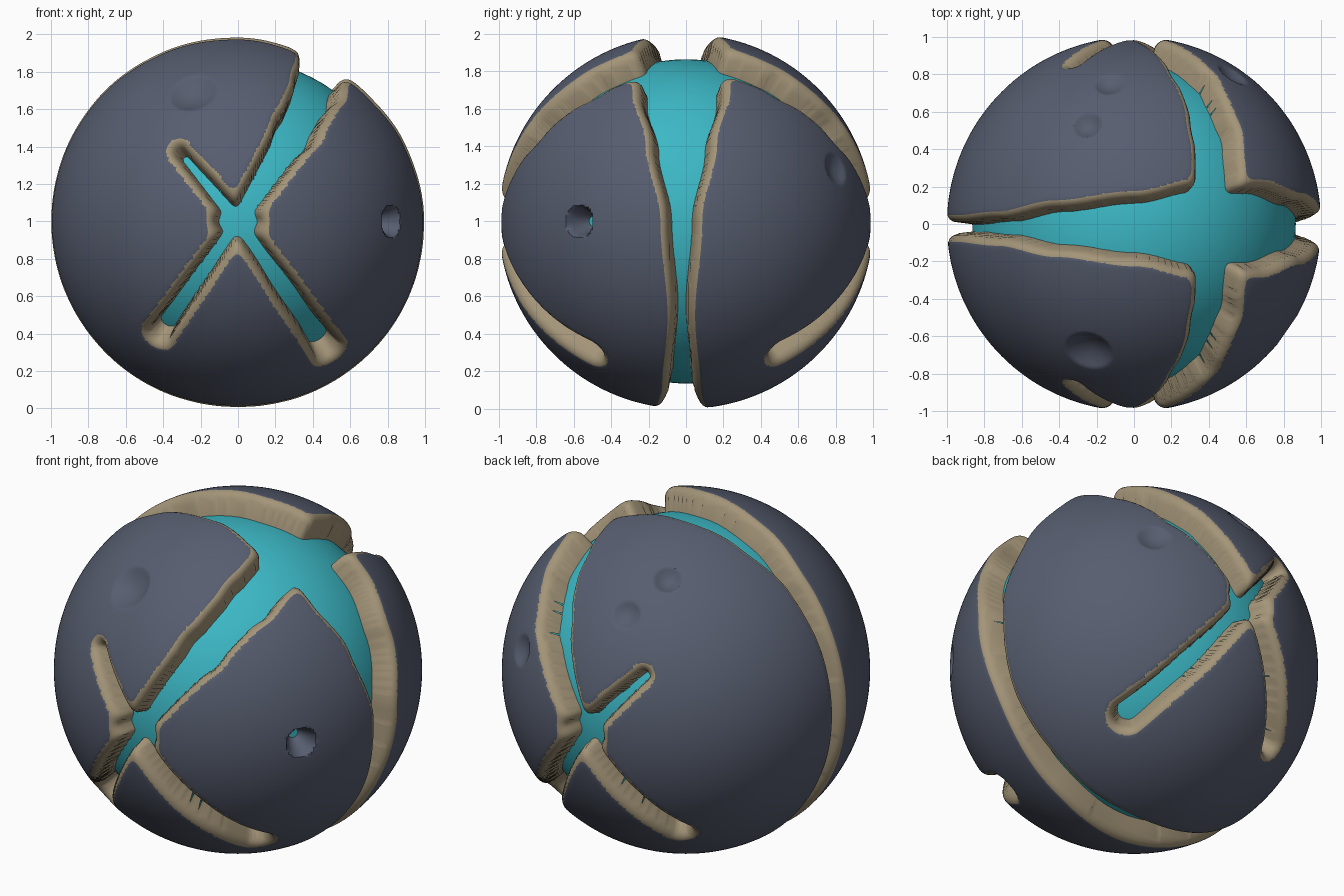
import bpy, bmesh, math
from mathutils import Vector

if "Cube" in bpy.data.objects:
    bpy.data.objects.remove(bpy.data.objects["Cube"])

CENTRE = Vector((0, 0, 1))
CORE_R, FLOOR_R = 0.865, 0.845
BEVEL, RIM = 0.07, 0.052


def material(name, rgb):
    m = bpy.data.materials.new(name)
    m.diffuse_color = (*rgb, 1)
    m.use_nodes = True
    m.node_tree.nodes["Principled BSDF"].inputs["Base Color"].default_value = m.diffuse_color
    return m


slate = material("slate", (0.095, 0.11, 0.16))
tan = material("tan", (0.37, 0.30, 0.19))
teal = material("teal", (0.045, 0.48, 0.56))


def on_sphere(x, z):
    """Unit direction on the front half at the given front-view offset."""
    return Vector((x, -math.sqrt(max(0, 1 - x * x - z * z)), z))


# Groove arms (mirrored front to back): point, point, half widths
CROSS = on_sphere(0, 0)
climb = [(CROSS, 0.04), (on_sphere(0.32, 0.5), 0.09),
         (on_sphere(0.44, 0.74), 0.105), (Vector((0.45, 0, 0.893)), 0.125)]
ARMS = [(a, b, wa, wb) for (a, wa), (b, wb) in zip(climb, climb[1:])]
ARMS += [
    (CROSS, on_sphere(-0.32, 0.38), 0.04, 0.018),
    (CROSS, on_sphere(-0.43, -0.61), 0.032, 0.048),
    (CROSS, on_sphere(0.49, -0.70), 0.04, 0.062),
    (on_sphere(-0.07, 0), on_sphere(0.07, 0), 0.045, 0.045),
]

# Main groove around the ball: angle from +x towards +z, half width
BAND = [(0, .06), (25, .14), (45, .21), (68, .22), (90, .15), (115, .1),
        (137, .04), (160, .02), (190, .02), (230, .04), (270, .085),
        (300, .05), (330, .022), (360, .06)]

# Dents: direction, radius, depth (the first one is bored down to the core)
DENTS = [(Vector((0.82, -0.57, 0)), 0.085, 0.16),
         (Vector((-0.24, -0.68, 0.69)), 0.13, 0.05),
         (Vector((-0.25, 0.53, 0.81)), 0.08, 0.04),
         (Vector((-0.13, 0.75, 0.65)), 0.08, 0.03),
         (Vector((0.53, 0.80, 0.28)), 0.09, 0.03)]
DENTS = [(d.normalized(), r, h) for d, r, h in DENTS]


def band_width(angle):
    for (a, wa), (b, wb) in zip(BAND, BAND[1:]):
        if angle <= b:
            t = (angle - a) / (b - a)
            t = t * t * (3 - 2 * t)
            return wa + (wb - wa) * t
    return BAND[-1][1]


def groove(u):
    """Distance from the nearest groove edge, negative inside the groove."""
    angle = math.degrees(math.atan2(u.z, u.x)) % 360
    d = abs(u.y + 0.025) - band_width(angle)
    p = Vector((u.x, -abs(u.y), u.z))
    for a, b, wa, wb in ARMS:
        ab = b - a
        t = min(1, max(0, (p - a).dot(ab) / ab.length_squared))
        e = (p - (a + ab * t).normalized()).length - wa - (wb - wa) * t
        # soft union rounds the corners where grooves meet
        h = max(0.05 - abs(d - e), 0) / 0.05
        d = min(d, e) - h * h * 0.0125
    return d


def snap(u, d, level):
    """Slide a direction along the surface onto one contour of the field."""
    s = 0.003
    g = Vector([(groove((u + Vector(k) * s).normalized()) - d) / s
                for k in ((1, 0, 0), (0, 1, 0), (0, 0, 1))])
    if g.length < 0.4:
        return u
    return (u - g * ((d - level) / g.length_squared)).normalized()


def shell_radius(u, d):
    q = min(1, max(0, 1 - d / BEVEL))
    r = FLOOR_R + (1 - FLOOR_R) * (1 - q ** 2.6) ** (1 / 2.6)
    for c, size, depth in DENTS:
        s = (u - c).length / size
        if s < 1:
            r -= depth * (1 - s * s)
    return r


def add_object(name, bm, mats):
    me = bpy.data.meshes.new(name)
    bm.to_mesh(me)
    bm.free()
    for m in mats:
        me.materials.append(m)
    ob = bpy.data.objects.new(name, me)
    ob.location = CENTRE
    bpy.context.collection.objects.link(ob)
    bpy.ops.object.select_all(action='DESELECT')
    ob.select_set(True)
    bpy.context.view_layer.objects.active = ob
    bpy.ops.object.shade_smooth_by_angle(angle=math.radians(40))
    return ob


# Armour shell: a cube sphere with the grooves cut away and rolled rims
bm = bmesh.new()
bmesh.ops.create_cube(bm, size=2)
bmesh.ops.subdivide_edges(bm, edges=bm.edges[:], cuts=119, use_grid_fill=True)
STEP = 0.0065
field = {}
for v in bm.verts:
    u = Vector([math.tan(c * math.pi / 4) for c in v.co]).normalized()
    d = groove(u)
    for level in (0, RIM):
        if abs(d - level) < STEP:
            u = snap(u, d, level)
            d = level
    field[v] = d
    v.co = u * shell_radius(u, d)

cut = []
for f in bm.faces:
    mean = sum(field[v] for v in f.verts) / len(f.verts)
    if mean < -0.001:
        cut.append(f)
    f.material_index = 1 if mean < RIM else 0
bmesh.ops.delete(bm, geom=cut, context='FACES')
add_object("armour_shell", bm, [slate, tan])

# Inner core showing through the grooves
bm = bmesh.new()
bmesh.ops.create_icosphere(bm, subdivisions=5, radius=CORE_R)
add_object("inner_core", bm, [teal])
